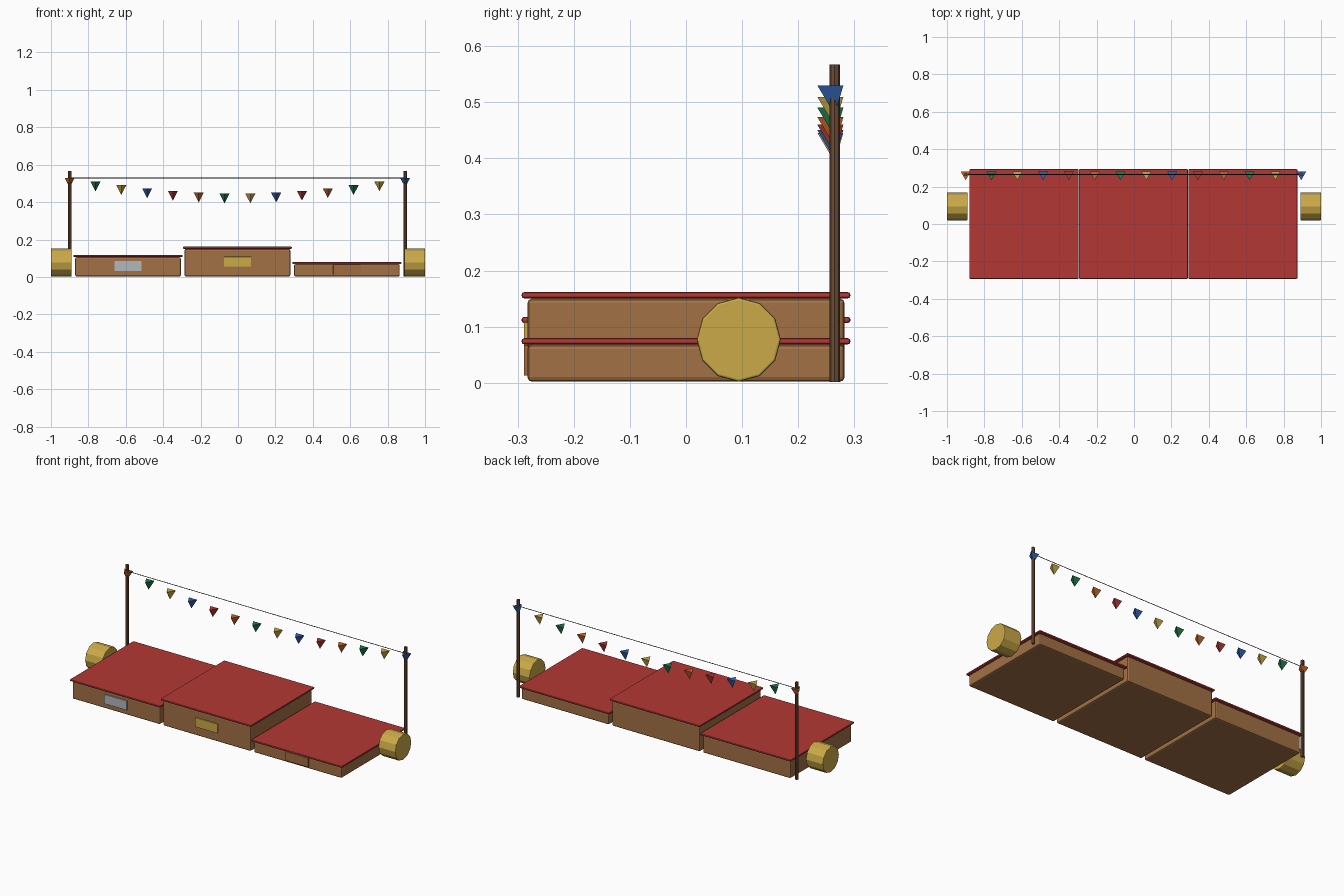
import bpy, bmesh, math
from mathutils import Matrix, Vector

cube = bpy.data.objects.get("Cube")
if cube:
    bpy.data.objects.remove(cube, do_unlink=True)


def material(name, rgb):
    m = bpy.data.materials.new(name)
    m.use_nodes = True
    m.diffuse_color = (*rgb, 1)
    m.node_tree.nodes["Principled BSDF"].inputs["Base Color"].default_value = (*rgb, 1)
    return m


RED = material("carpet red", (0.45, 0.04, 0.035))
WOOD = material("podium wood", (0.36, 0.165, 0.06))
DARK = material("dark pole wood", (0.15, 0.075, 0.035))
GOLD = material("straw gold", (0.60, 0.40, 0.065))
SILVER = material("silver", (0.45, 0.47, 0.50))
BRONZE = material("bronze", (0.36, 0.15, 0.05))
GREEN = material("flag green", (0.015, 0.21, 0.075))
BLUE = material("flag blue", (0.03, 0.12, 0.42))
ORANGE = material("flag orange", (0.58, 0.13, 0.02))
ROPE = material("rope grey", (0.03, 0.03, 0.03))


def finish(bm, name, mat, bevel=0):
    me = bpy.data.meshes.new(name)
    bm.to_mesh(me)
    bm.free()
    me.materials.append(mat)
    ob = bpy.data.objects.new(name, me)
    bpy.context.collection.objects.link(ob)
    if bevel:
        mod = ob.modifiers.new("soft edges", "BEVEL")
        mod.width = bevel
        mod.segments = 2
        mod.limit_method = "ANGLE"
        mod.angle_limit = math.radians(50)
    return ob


def box(name, centre, size, mat, bevel=0):
    bm = bmesh.new()
    bmesh.ops.create_cube(bm, size=1)
    bmesh.ops.scale(bm, vec=Vector(size), verts=bm.verts)
    bmesh.ops.translate(bm, vec=Vector(centre), verts=bm.verts)
    return finish(bm, name, mat, bevel)


def cone(name, centre, r1, r2, depth, sides, mat, turn=0, axis="Y", bevel=0):
    bm = bmesh.new()
    m = Matrix.Translation(centre) @ Matrix.Rotation(turn, 4, axis)
    bmesh.ops.create_cone(bm, cap_ends=True, segments=sides, radius1=r1,
                          radius2=r2, depth=depth, matrix=m)
    bmesh.ops.remove_doubles(bm, verts=bm.verts, dist=0.00001)
    return finish(bm, name, mat, bevel)


MID = -0.003      # centre line of the podium
POLE_Y = 0.265
SPAN = 0.897      # half the distance between poles

# Podium steps with carpet tops and front plates
for place, side, height, plate in (("second", -1, 0.106, SILVER),
                                   ("first", 0, 0.15, GOLD),
                                   ("third", 1, 0.068, BRONZE)):
    x = MID + side * 0.585
    box(place + "_step", (x, 0, height / 2 + 0.001), (0.565, 0.565, height - 0.002), WOOD, 0.008)
    box(place + "_carpet", (x, 0, height + 0.006), (0.583, 0.586, 0.011), RED, 0.0045)
    box(place + "_plate", (x, -0.285, height / 2 + 0.006), (0.146, 0.008, 0.054), plate, 0.001)

# Straw bales, poles and rope
for label, side in (("right", -1), ("left", 1)):
    cone(label + "_bale", (side * 0.945, 0.094, 0.077), 0.075, 0.075, 0.11, 12,
         GOLD, math.pi / 2, "Y", 0.004)
    cone(label + "_pole", (MID + side * SPAN, POLE_Y, 0.284), 0.0095, 0.0095, 0.566, 8, DARK)
cone("rope", (MID, POLE_Y, 0.529), 0.0017, 0.0017, 2 * SPAN, 6, ROPE, math.pi / 2)

# Sagging row of pennants, each a three-sided point facing down
cycle = (ORANGE, GREEN, GOLD, BLUE, RED)
COUNT = 14
DROP = 0.052
for i in range(COUNT):
    t = i / (COUNT - 1)
    top = 0.53 - 0.085 * math.sin(math.pi * t)
    cone(f"pennant_{i + 1}", (MID + SPAN * (2 * t - 1), POLE_Y, top - DROP / 2),
         0.031, 0, DROP, 3, cycle[i % len(cycle)], math.pi, "X")
